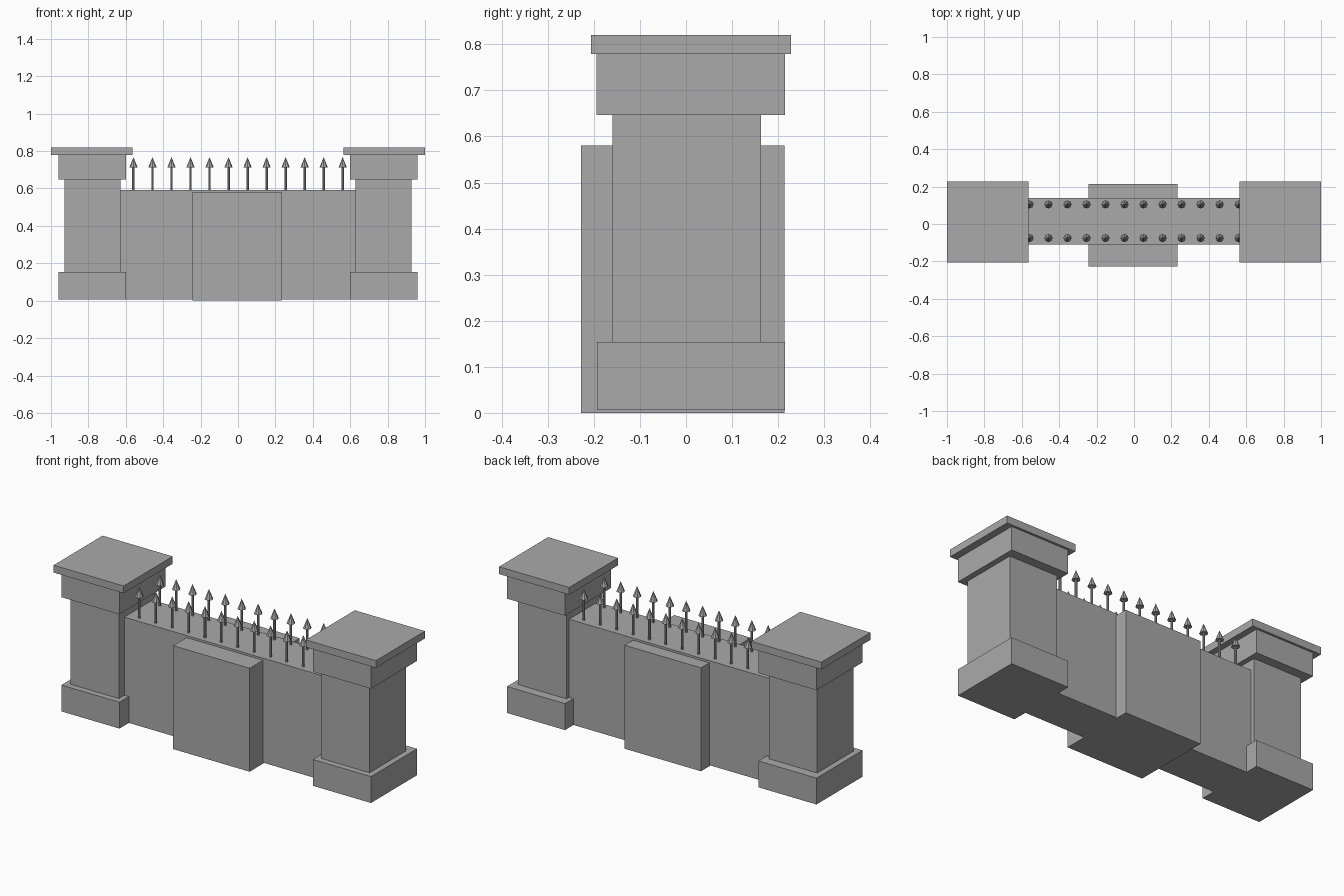
import bpy
import math

cube = bpy.data.objects.get("Cube")
if cube:
    bpy.data.objects.remove(cube, do_unlink=True)


def make_material(name, rgb):
    mat = bpy.data.materials.new(name)
    mat.use_nodes = True
    mat.diffuse_color = (*rgb, 1)
    mat.node_tree.nodes["Principled BSDF"].inputs["Base Color"].default_value = (*rgb, 1)
    return mat


stone = make_material("grey_stone", (0.4, 0.4, 0.4))


def finish(name):
    obj = bpy.context.object
    obj.name = name
    obj.data.materials.append(stone)
    return obj


def box(name, x, y, z):
    """Box spanning the given (low, high) range on each axis."""
    spans = (x, y, z)
    bpy.ops.mesh.primitive_cube_add(size=1, location=[(a + b) / 2 for a, b in spans])
    bpy.context.object.scale = [b - a for a, b in spans]
    bpy.ops.object.transform_apply(location=False, rotation=False, scale=True)
    return finish(name)


# Wall with a thicker centre panel
box("wall", (-0.63, 0.627), (-0.11, 0.14), (0.006, 0.592))
box("centre_panel", (-0.243, 0.232), (-0.228, 0.214), (0, 0.58))

# Gate pillars: name, inner x, outer x, y range, z range
pillar_parts = [
    ("base", 0.6, 0.96, (-0.193, 0.215), (0.006, 0.154)),
    ("shaft", 0.628, 0.928, (-0.159, 0.163), (0.154, 0.647)),
    ("collar", 0.6, 0.96, (-0.194, 0.215), (0.647, 0.779)),
    ("cap", 0.565, 1.0, (-0.206, 0.228), (0.779, 0.82)),
]
for side, sign in (("left", 1), ("right", -1)):
    for part, inner, outer, y, z in pillar_parts:
        box(f"{side}_pillar_{part}", sorted((sign * inner, sign * outer)), y, z)

# Two rows of spiked railings along the wall top
for row, y in (("front", -0.075), ("back", 0.105)):
    for i in range(12):
        x = -0.559 + i * 0.1017
        bpy.ops.mesh.primitive_cylinder_add(vertices=8, radius=0.0065, depth=0.14,
                                            location=(x, y, 0.65))
        finish(f"{row}_rail_rod_{i + 1}")
        bpy.ops.mesh.primitive_cone_add(vertices=8, radius1=0.022, depth=0.056,
                                        location=(x, y, 0.74))
        finish(f"{row}_rail_spike_{i + 1}")
